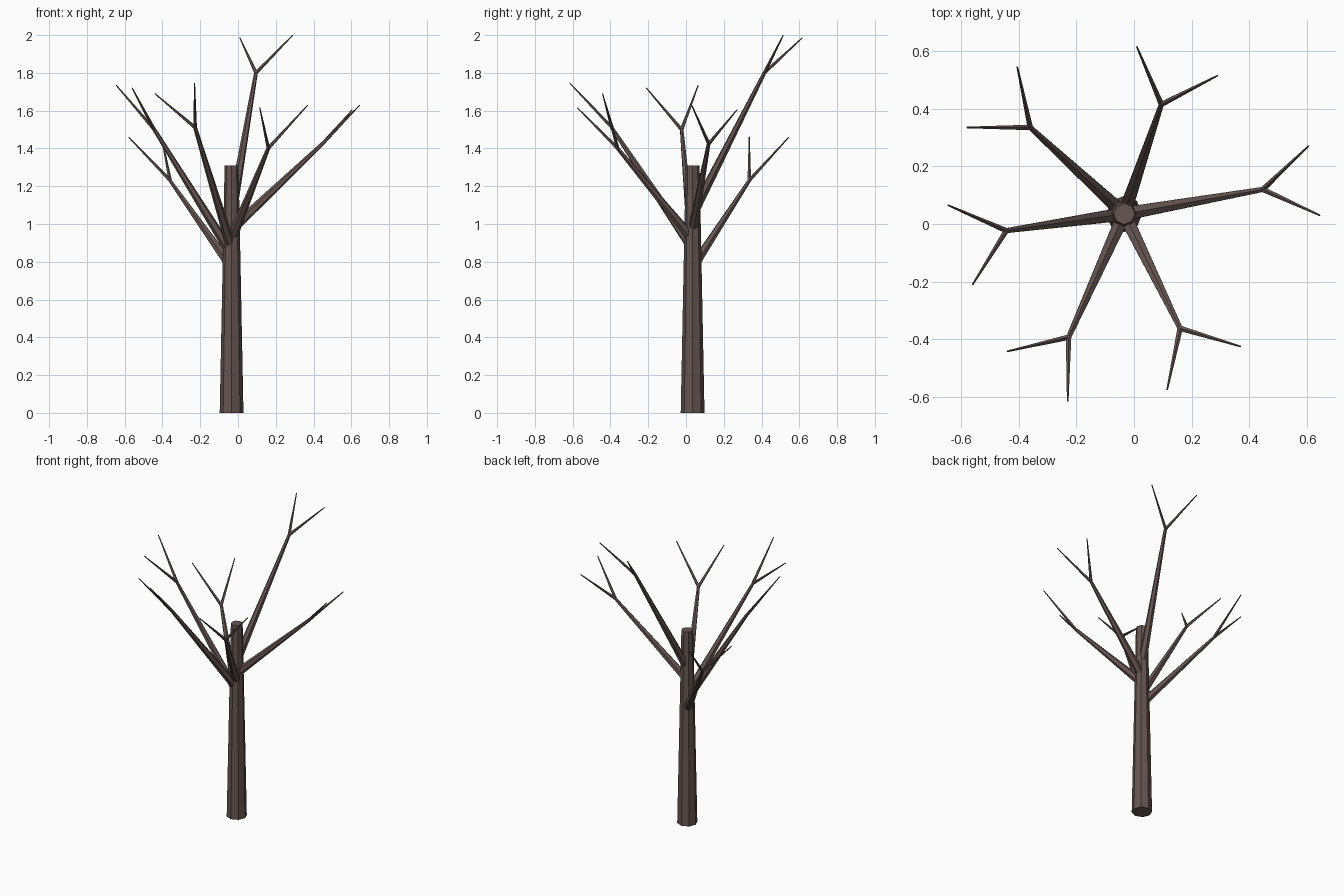
import bpy
import bmesh
from mathutils import Vector

if "Cube" in bpy.data.objects:
    bpy.data.objects.remove(bpy.data.objects["Cube"])

bark = bpy.data.materials.new("dark_brown_bark")
bark.diffuse_color = (0.130, 0.090, 0.082, 1)
bark.use_nodes = True
bark.node_tree.nodes["Principled BSDF"].inputs["Base Color"].default_value = bark.diffuse_color

CX, CY = -0.034, 0.035   # trunk axis


def limb(name, start, end, r1, r2, sides):
    """Tapered flat-sided limb running between two points."""
    start, end = Vector(start), Vector(end)
    axis = end - start
    bm = bmesh.new()
    bmesh.ops.create_cone(bm, cap_ends=True, segments=sides,
                          radius1=r1, radius2=r2, depth=axis.length)
    me = bpy.data.meshes.new(name)
    bm.to_mesh(me)
    bm.free()
    me.materials.append(bark)
    ob = bpy.data.objects.new(name, me)
    ob.location = (start + end) / 2
    ob.rotation_mode = 'QUATERNION'
    ob.rotation_quaternion = axis.to_track_quat('Z', 'Y')
    bpy.context.collection.objects.link(ob)


# Trunk
limb("trunk", (CX, CY, 0), (CX, CY, 1.31), 0.063, 0.037, 8)

# Branches: height on the trunk axis, fork point, two twig tips
branches = [
    (0.77, (-0.36, 0.335, 1.23), (-0.58, 0.335, 1.46), (-0.405, 0.545, 1.46)),
    (0.84, (-0.443, -0.023, 1.50), (-0.645, 0.065, 1.735), (-0.56, -0.21, 1.72)),
    (0.87, (-0.227, -0.393, 1.51), (-0.44, -0.442, 1.69), (-0.23, -0.615, 1.745)),
    (0.92, (0.16, -0.362, 1.40), (0.37, -0.425, 1.63), (0.115, -0.575, 1.615)),
    (0.97, (0.447, 0.12, 1.425), (0.605, 0.27, 1.605), (0.645, 0.03, 1.63)),
    (1.05, (0.095, 0.415, 1.80), (0.01, 0.615, 1.985), (0.29, 0.515, 2.0)),
]
for i, (z, fork, *tips) in enumerate(branches, 1):
    limb(f"branch_{i}", (CX, CY, z), fork, 0.027, 0.010, 6)
    for j, tip in enumerate(tips, 1):
        limb(f"twig_{i}_{j}", fork, tip, 0.010, 0.003, 5)
